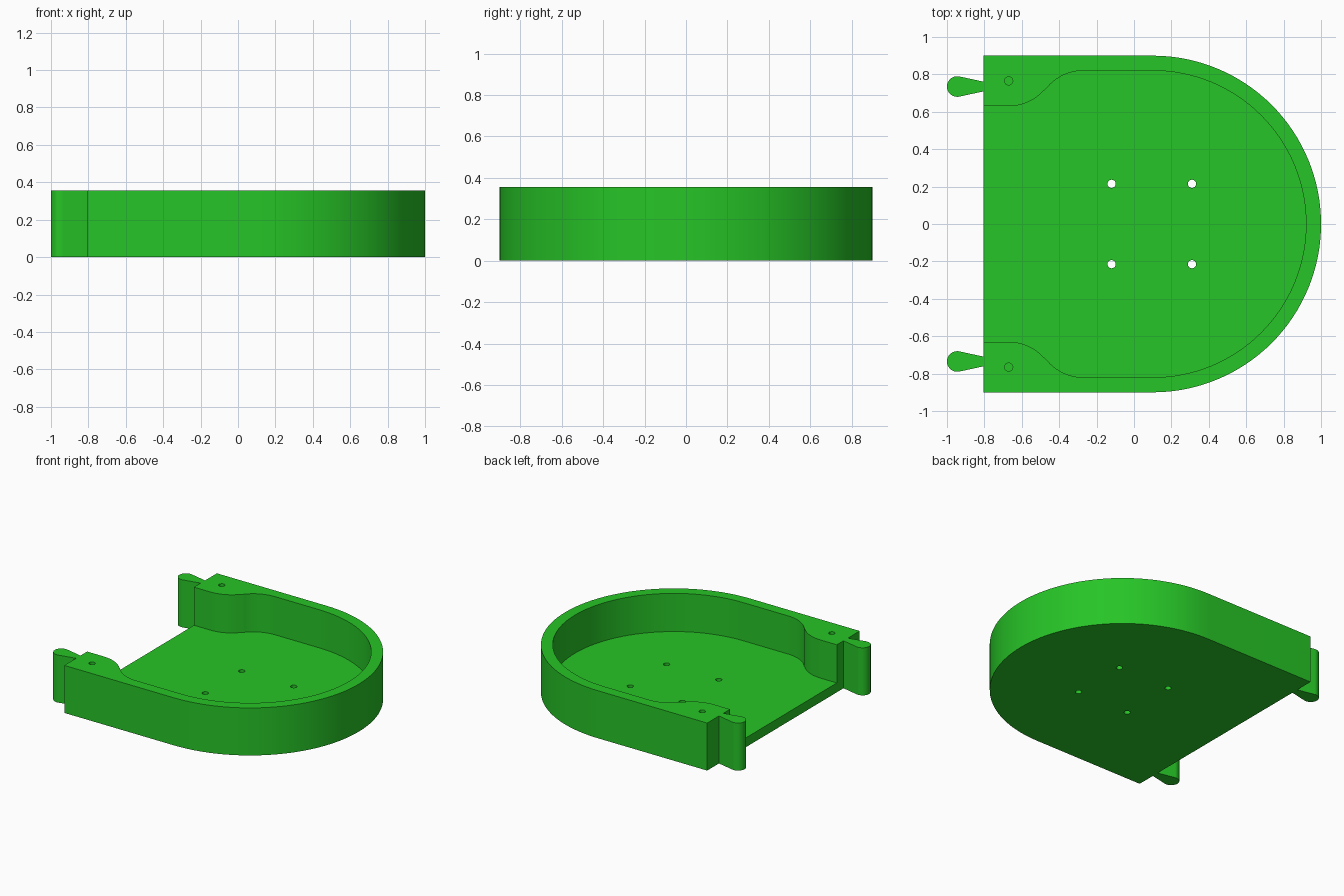
import bpy, bmesh, math

if "Cube" in bpy.data.objects:
    bpy.data.objects.remove(bpy.data.objects["Cube"])

HEIGHT, FLOOR = 0.355, 0.07
ARC_X, OUTER_R, INNER_R = 0.10, 0.90, 0.82
OPEN_X = -0.805

green = bpy.data.materials.new("green plastic")
green.diffuse_color = (0.02, 0.56, 0.02, 1)
green.use_nodes = True
green.node_tree.nodes["Principled BSDF"].inputs["Base Color"].default_value = green.diffuse_color


def arc(cx, cy, r, a0, a1, n):
    """Points on an arc, angles in degrees."""
    return [(cx + r * math.cos(math.radians(a0 + (a1 - a0) * i / n)),
             cy + r * math.sin(math.radians(a0 + (a1 - a0) * i / n))) for i in range(n + 1)]


def prism(name, outline, z0, z1):
    """Extrude a flat outline from z0 to z1."""
    bm = bmesh.new()
    face = bm.faces.new([bm.verts.new((x, y, z0)) for x, y in outline])
    top = bmesh.ops.extrude_face_region(bm, geom=[face])["geom"]
    bmesh.ops.translate(bm, vec=(0, 0, z1 - z0),
                        verts=[g for g in top if isinstance(g, bmesh.types.BMVert)])
    bmesh.ops.recalc_face_normals(bm, faces=bm.faces)
    mesh = bpy.data.meshes.new(name)
    bm.to_mesh(mesh)
    bm.free()
    mesh.materials.append(green)
    ob = bpy.data.objects.new(name, mesh)
    bpy.context.collection.objects.link(ob)
    return ob


def combine(target, tool, operation):
    """Apply a boolean and remove the helper."""
    bpy.context.view_layer.objects.active = target
    mod = target.modifiers.new(operation, "BOOLEAN")
    mod.operation, mod.solver, mod.object = operation, "EXACT", tool
    bpy.ops.object.modifier_apply(modifier=mod.name)
    bpy.data.objects.remove(tool)


# Outer D-shaped block
tray = prism("tray", [(OPEN_X, -OUTER_R)] + arc(ARC_X, 0, OUTER_R, -90, 90, 64)
             + [(OPEN_X, OUTER_R)], 0, HEIGHT)

# Cavity: round end, then S-curves narrowing toward the open side
bend, r = 52, 0.254
s_curve = arc(-0.27, INNER_R - r, r, 90, 90 + bend, 12)
s_curve += arc(-0.67, 0.63 + r, r, -90 + bend, -90, 12)[1:]
upper = arc(ARC_X, 0, INNER_R, 0, 90, 32) + s_curve + [(OPEN_X - 0.1, 0.63)]
lower = [(x, -y) for x, y in reversed(upper[1:])]
combine(tray, prism("cavity_cutter", upper + lower, FLOOR, HEIGHT + 0.1), "DIFFERENCE")

for side in (-1, 1):
    # Floor mounting holes
    for x in (-0.12, 0.31):
        combine(tray, prism("hole_cutter", arc(x, side * 0.215, 0.022, 0, 345, 23),
                            -0.1, 0.2), "DIFFERENCE")
    # Blind hole in each wall end
    combine(tray, prism("pin_cutter", arc(-0.67, side * 0.765, 0.022, 0, 345, 23),
                        FLOOR, HEIGHT + 0.1), "DIFFERENCE")
    # Teardrop hinge tab, rooted slightly inside the wall
    tab = [(OPEN_X + 0.03, 0.021 - 0.0), (OPEN_X, 0.026)]
    tab = tab + arc(-0.945, 0, 0.055, 78, 282, 28) + [(x, -y) for x, y in reversed(tab)]
    combine(tray, prism("hinge_tab", [(x, y + side * 0.735) for x, y in tab],
                        0, HEIGHT), "UNION")

# Crisp edges, smooth curves
bpy.ops.object.select_all(action="DESELECT")
tray.select_set(True)
bpy.context.view_layer.objects.active = tray
bpy.ops.object.shade_smooth_by_angle(angle=math.radians(30))
